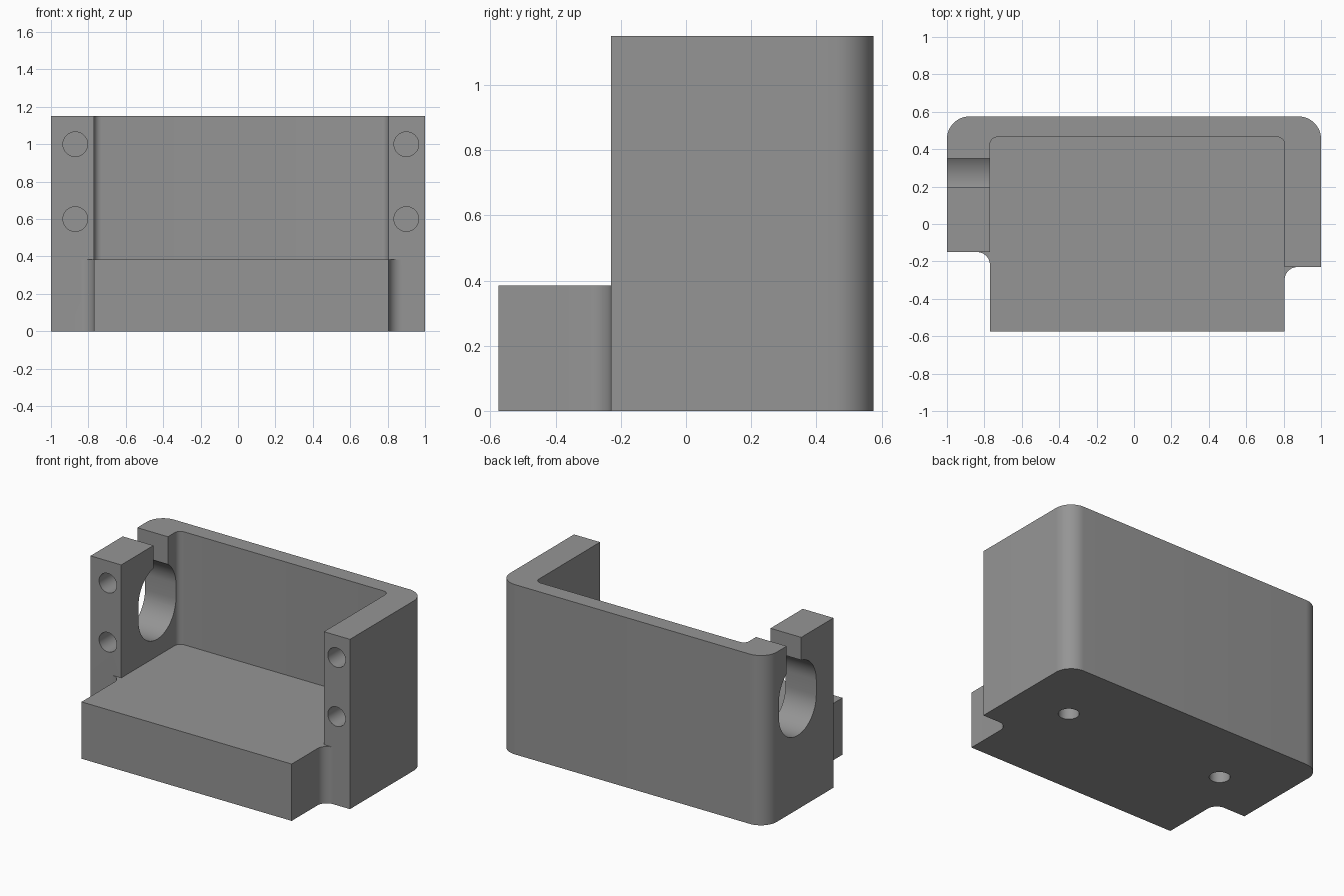
import bpy, bmesh, math

if "Cube" in bpy.data.objects:
    bpy.data.objects.remove(bpy.data.objects["Cube"])

H, FLOOR = 1.15, 0.385            # total height, floor height
XL, XR = -0.77, 0.805             # inner wall faces
YL, YR = -0.15, -0.23             # front faces of the two walls
YB, YI, YF = 0.575, 0.465, -0.575 # back, inner back, front lip


def arc(cx, cy, r, a0, a1, n=12):
    """Points on an arc, angles in degrees."""
    return [(cx + r * math.cos(math.radians(a0 + (a1 - a0) * i / n)),
             cy + r * math.sin(math.radians(a0 + (a1 - a0) * i / n))) for i in range(n + 1)]


def prism(name, pts, place, vec):
    """Extrude a closed outline; place maps 2D points to 3D."""
    bm = bmesh.new()
    face = bm.faces.new([bm.verts.new(place(p)) for p in pts])
    ext = bmesh.ops.extrude_face_region(bm, geom=[face])
    moved = [v for v in ext["geom"] if isinstance(v, bmesh.types.BMVert)]
    bmesh.ops.translate(bm, verts=moved, vec=vec)
    bmesh.ops.recalc_face_normals(bm, faces=bm.faces)
    me = bpy.data.meshes.new(name)
    bm.to_mesh(me)
    bm.free()
    ob = bpy.data.objects.new(name, me)
    bpy.context.collection.objects.link(ob)
    return ob


def cut(target, cutter):
    """Subtract a cutter and remove it."""
    bpy.context.view_layer.objects.active = target
    mod = target.modifiers.new("cut", 'BOOLEAN')
    mod.operation, mod.solver, mod.object = 'DIFFERENCE', 'EXACT', cutter
    cutter.hide_render = True
    bpy.ops.object.modifier_apply(modifier=mod.name)
    bpy.data.objects.remove(cutter)


# Full body outline: rounded back corners, concave fillets beside the front lip
f = 0.07
outline = ([(XL, YF), (XR, YF)]
           + arc(XR + f, YR - f, f, 180, 90)
           + [(1, YR)]
           + arc(0.88, YB - 0.12, 0.12, 0, 90)
           + arc(-0.88, YB - 0.12, 0.12, 90, 180)
           + [(-1, YL)]
           + arc(XL - f, YL - f, f, 90, 0))
body = prism("bracket_body", outline, lambda p: (p[0], p[1], 0), (0, 0, H))

# Open pocket above the floor, clearing the space in front of both walls
r = 0.04
pocket = ([(-1.5, YL), (XL, YL)]
          + arc(XL + r, YI - r, r, 180, 90, 6)
          + arc(XR - r, YI - r, r, 90, 0, 6)
          + [(XR, YR), (1.5, YR), (1.5, -1), (-1.5, -1)])
cut(body, prism("pocket_cutter", pocket, lambda p: (p[0], p[1], FLOOR), (0, 0, 1)))

# Oval opening in the left wall with a narrow slot up to the top edge
yc, rh, z0, z1 = 0.234, 0.2, 0.70, 0.80
s0, s1 = 0.195, 0.35
a0 = math.degrees(math.acos((s1 - yc) / rh))
a1 = math.degrees(math.acos((s0 - yc) / rh))
keyhole = (arc(yc, z0, rh, 180, 360, 24)
           + arc(yc, z1, rh, 0, a0)
           + [(s1, 1.4), (s0, 1.4)]
           + arc(yc, z1, rh, a1, 180))
cut(body, prism("keyhole_cutter", keyhole, lambda p: (-1.1, p[0], p[1]), (0.43, 0, 0)))

# Blind screw holes in the wall fronts
for x, y in ((-0.87, YL), (0.90, YR)):
    for z in (0.60, 1.0):
        cut(body, prism("screw_cutter", arc(x, z, 0.066, 0, 360, 32)[:-1],
                        lambda p: (p[0], y - 0.1, p[1]), (0, 0.25, 0)))

# Blind mounting holes in the underside
for x in (-0.58, 0.615):
    cut(body, prism("mount_cutter", arc(x, 0.117, 0.064, 0, 360, 32)[:-1],
                    lambda p: (p[0], p[1], -0.1), (0, 0, 0.3)))

# Single grey finish, smooth curves with sharp edges
grey = bpy.data.materials.new("grey")
grey.diffuse_color = (0.3, 0.3, 0.3, 1)
grey.use_nodes = True
grey.node_tree.nodes["Principled BSDF"].inputs["Base Color"].default_value = grey.diffuse_color
body.data.materials.clear()
body.data.materials.append(grey)
for p in body.data.polygons:
    p.material_index = 0
body.select_set(True)
bpy.context.view_layer.objects.active = body
bpy.ops.object.shade_smooth_by_angle(angle=math.radians(30))
